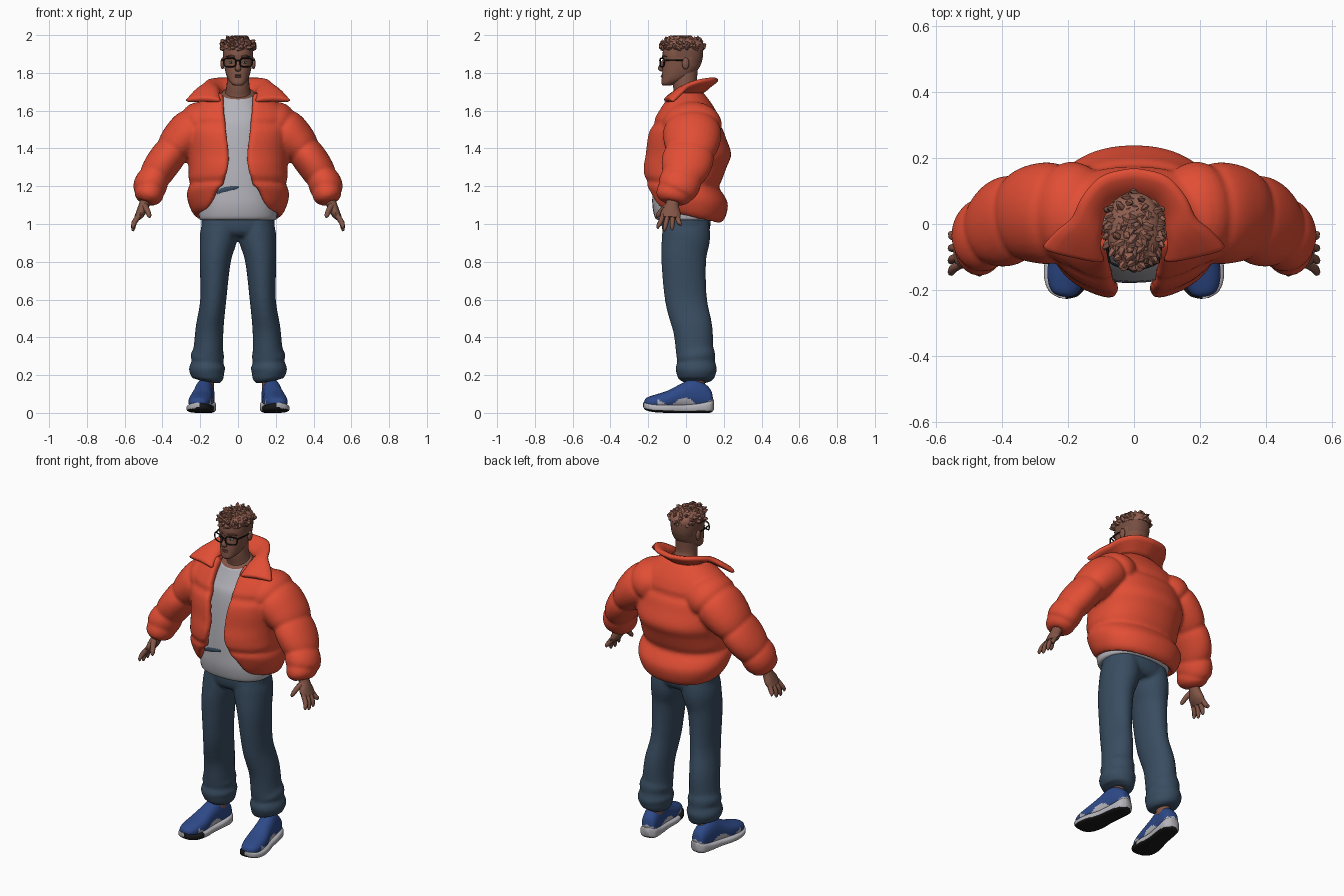
import bpy, bmesh, math, random
from mathutils import Vector, Matrix

cube = bpy.data.objects.get("Cube")
if cube:
    bpy.data.objects.remove(cube)
random.seed(4)


def material(name, *rgb):
    m = bpy.data.materials.new(name)
    m.use_nodes = True
    m.diffuse_color = (*rgb, 1)
    m.node_tree.nodes["Principled BSDF"].inputs["Base Color"].default_value = (*rgb, 1)
    return m


orange = material("orange_padding", .76, .076, .035)
grey = material("grey_cotton", .45, .45, .49)
denim = material("denim", .04, .073, .118)
blue = material("shoe_blue", .027, .068, .25)
pale = material("sole_grey", .46, .46, .5)
black = material("black", .01, .01, .011)
skin = material("skin", .225, .092, .062)
brown = material("hair_brown", .28, .115, .08)
dark = material("cropped_hair", .18, .077, .053)
eyes = material("eye_green", .3, .36, .28)


# ---- helpers ----
def finish(name, bm, mat, angle=60):
    mesh = bpy.data.meshes.new(name)
    bm.to_mesh(mesh)
    bm.free()
    mesh.materials.append(mat)
    mesh.polygons.foreach_set("use_smooth", [True] * len(mesh.polygons))
    mesh.set_sharp_from_angle(angle=math.radians(angle))
    ob = bpy.data.objects.new(name, mesh)
    bpy.context.collection.objects.link(ob)
    return ob


def resample(rows, steps=5):
    """Smooth curve through rows of numbers."""
    out = []
    for i in range(len(rows) - 1):
        a, b, c, d = (rows[min(max(i + k, 0), len(rows) - 1)] for k in (-1, 0, 1, 2))
        for s in range(steps):
            t = s / steps
            out.append([q + .5 * t * (r - p + t * (2 * p - 5 * q + 4 * r - u + t * (3 * (q - r) + u - p)))
                        for p, q, r, u in zip(a, b, c, d)])
    return out + [list(rows[-1])]


def loft(name, rings, mat, closed=True):
    """Skin a stack of rings; closed rings are capped."""
    bm = bmesh.new()
    grid = [[bm.verts.new(p) for p in ring] for ring in rings]
    n = len(rings[0])
    for low, high in zip(grid, grid[1:]):
        for k in range(n if closed else n - 1):
            j = (k + 1) % n
            bm.faces.new((low[k], low[j], high[j], high[k]))
    if closed:
        bm.faces.new(grid[0])
        bm.faces.new(grid[-1])
        bmesh.ops.recalc_face_normals(bm, faces=bm.faces)
    return finish(name, bm, mat)


def section(z, w, front, back, n=32, power=2.3, gap=0):
    """Rounded cross-section; a gap leaves it open at the front."""
    e = 2 / power
    start = math.asin((gap / w) ** (1 / e)) if gap else 0
    ring = []
    for k in range(n):
        a = start + (2 * math.pi - 2 * start) * k / (n - 1 if gap else n)
        s, c = math.sin(a), math.cos(a)
        ring.append((w * math.copysign(abs(s) ** e, s),
                     (front + back) / 2 - (back - front) / 2 * math.copysign(abs(c) ** e, c), z))
    return ring


def tube(name, rows, mat, n=12, puffs=0, steps=5):
    """Rows are x, y, z, radius and radius along y."""
    rows = resample(rows, steps)
    rings = []
    for i, (x, y, z, r, ry) in enumerate(rows):
        t = (Vector(rows[min(i + 1, len(rows) - 1)][:3]) - Vector(rows[max(i - 1, 0)][:3])).normalized()
        ref = Vector((0, 1, 0)) if abs(t.y) < .9 else Vector((1, 0, 0))
        side = (ref - t * ref.dot(t)).normalized()
        other = t.cross(side)
        f = .92 + .13 * abs(math.sin(math.pi * puffs * i / (len(rows) - 1))) ** .6 if puffs else 1
        rings.append([Vector((x, y, z)) + f * (side * ry * math.cos(a) + other * r * math.sin(a))
                      for a in (2 * math.pi * k / n for k in range(n))])
    return loft(name, rings, mat)


def ball(name, loc, size, mat):
    bm = bmesh.new()
    bmesh.ops.create_uvsphere(bm, u_segments=16, v_segments=10, radius=1,
                              matrix=Matrix.Translation(loc) @ Matrix.Diagonal((*size, 1)))
    return finish(name, bm, mat)


def paint(ob, mat, rule):
    ob.data.materials.append(mat)
    index = len(ob.data.materials) - 1
    for p in ob.data.polygons:
        if rule(p.center, p.normal):
            p.material_index = index


def pair(ob):
    """Name the part left and add its mirrored right twin."""
    name = ob.name
    ob.name = "left_" + name
    twin = ob.copy()
    twin.data = ob.data.copy()
    twin.name = "right_" + name
    twin.data.transform(Matrix.Scale(-1, 4, (1, 0, 0)))
    twin.data.flip_normals()
    bpy.context.collection.objects.link(twin)
    return [ob, twin]


def thicken(ob, depth, offset):
    m = ob.modifiers.new("padding", "SOLIDIFY")
    m.thickness, m.offset = depth, offset
    ob.modifiers.new("soft", "SUBSURF").levels = 1
    return ob


def fuse(name, parts, mat, voxel, smoothing):
    """Merge overlapping parts into one seamless skin."""
    bm = bmesh.new()
    graph = bpy.context.evaluated_depsgraph_get()
    for ob in parts:
        shape = ob.evaluated_get(graph)
        bm.from_mesh(shape.to_mesh())
        shape.to_mesh_clear()
    for ob in parts:
        bpy.data.objects.remove(ob)
    whole = finish(name, bm, mat)
    m = whole.modifiers.new("merge", "REMESH")
    m.mode, m.voxel_size, m.use_smooth_shade = "VOXEL", voxel, True
    m = whole.modifiers.new("relax", "SMOOTH")
    m.factor, m.iterations = .5, smoothing


# ---- jacket body: height, half width, front, back, half opening ----
body = [(1.04, .215, -.15, .17, .165), (1.07, .245, -.185, .205, .145), (1.14, .27, -.21, .222, .115),
        (1.21, .265, -.227, .185, .075), (1.30, .262, -.232, .215, .055), (1.37, .27, -.22, .24, .05),
        (1.46, .275, -.21, .21, .06), (1.54, .275, -.184, .183, .068), (1.61, .245, -.145, .153, .075),
        (1.67, .165, -.11, .112, .082), (1.70, .115, -.09, .085, .088)]
rings = []
for z, w, f, b, gap in resample(body):
    seam = sum(.014 * math.exp(-((z - s) / .016) ** 2) for s in (1.21, 1.53))
    hem = max(0, 1.3 - z) * .88
    rings.append([(x, y, z - y * hem) for x, y, z in
                  section(z, w - seam, f + seam, b - seam, 48, 2.2, gap)])
shell = thicken(loft("jacket_body", rings, orange, False), .045, -1)

# ---- sleeves and cuffs, merged with the body ----
sleeves = pair(tube("sleeve", [(.1, .03, 1.54, .08, .12), (.2, .032, 1.52, .124, .155), (.305, .03, 1.435, .106, .143),
                               (.395, .005, 1.325, .088, .13), (.455, -.03, 1.225, .086, .11),
                               (.478, -.057, 1.165, .08, .098)], orange, 28, 4, 8))
cuffs = pair(tube("cuff", [(.455, -.05, 1.2, .06, .08), (.467, -.06, 1.172, .078, .094),
                           (.482, -.068, 1.138, .071, .09), (.491, -.073, 1.115, .045, .06)], orange, 24))
fuse("padded_jacket", [shell] + sleeves + cuffs, orange, .01, 3)

# ---- collar ----
inner = [(0, .075, 1.69), (.06, .06, 1.69), (.09, .02, 1.69), (.095, -.03, 1.69), (.095, -.07, 1.68), (.085, -.12, 1.645)]
outer = [(0, .172, 1.768), (.098, .15, 1.77), (.162, .08, 1.76), (.19, .02, 1.735), (.24, -.02, 1.697),
         (.29, -.075, 1.645)]
middle = [((a + d) / 2, (b + e) / 2, (c + f) / 2 + .015) for (a, b, c), (d, e, f) in zip(inner, outer)]
strips = []
for line in (inner, middle, outer):
    half = resample(line, 3)
    strips.append([(-x, y, z) for x, y, z in half[:0:-1]] + half)
thicken(loft("collar", strips, orange, False), .034, 0)

# ---- hands ----
pair(tube("palm", [(.48, -.068, 1.15, .028, .034), (.497, -.073, 1.1, .028, .036), (.515, -.08, 1.06, .025, .053),
                   (.535, -.083, 1.03, .017, .05)], skin))
for name, y, tip_y, tip_z in (("index", -.123, -.148, .975), ("middle", -.097, -.113, .962),
                              ("ring", -.071, -.074, .966), ("little", -.046, -.03, .99)):
    pair(tube(name + "_finger", [(.525, y, 1.045, .014, .013), (.548, (y + tip_y) / 2, 1.01, .014, .013),
                                 (.555, tip_y, tip_z + .012, .01, .01), (.553, tip_y, tip_z, .003, .003)], skin, 8, 0, 3))
pair(tube("thumb", [(.5, -.085, 1.105, .019, .019), (.482, -.125, 1.075, .015, .015),
                    (.47, -.148, 1.045, .012, .012), (.467, -.152, 1.032, .003, .003)], skin, 8, 0, 3))

# ---- shirt with a scooped neckline and a painted streak ----
shirt = [(1.02, .195, -.145, .14), (1.035, .207, -.165, .15), (1.1, .205, -.178, .15), (1.18, .19, -.177, .13),
         (1.3, .17, -.172, .13), (1.5, .16, -.152, .12), (1.6, .13, -.12, .09), (1.695, .085, -.08, .06)]
top = loft("shirt", [[(x, y, z + y * max(0, z - 1.55) * 3) for x, y, z in section(*r)] for r in resample(shirt)], grey)
paint(top, skin, lambda c, n: n.z > .7 and c.z > 1.6)
tube("shirt_streak", [(-.112, -.156, 1.165, .008, .003), (-.08, -.166, 1.178, .014, .004),
                      (-.04, -.174, 1.188, .012, .004), (.005, -.176, 1.197, .006, .003)], denim, 8)

# ---- trousers ----
hips = loft("hips", [section(*r) for r in resample(
    [(.935, .14, -.1, .1), (.96, .18, -.122, .122), (1.0, .195, -.13, .13), (1.06, .19, -.13, .13)])], denim)
legs = pair(tube("leg", [(.095, 0, 1.02, .09, .12), (.103, 0, .93, .1, .128), (.12, -.012, .81, .083, .119),
                         (.131, 0, .6, .069, .111), (.15, .035, .45, .074, .105), (.157, .045, .34, .079, .1),
                         (.161, .052, .3, .09, .103), (.161, .054, .272, .083, .1), (.163, .054, .235, .097, .11),
                         (.16, .054, .205, .088, .103), (.158, .054, .18, .08, .094), (.16, .054, .165, .055, .07)],
                 denim, 24))
fuse("trousers", [hips] + legs, denim, .01, 3)
pair(tube("ankle", [(.162, .055, .2, .035, .045), (.162, .055, .12, .035, .045)], skin))


# ---- shoes: distance along foot, half width, top, bottom ----
def shoe_part(name, rows, mat, power):
    e = 2 / power
    rings = []
    for y, w, high, low in resample(rows, 6):
        ring = []
        for k in range(48):
            a = 2 * math.pi * k / 48
            c, s = math.cos(a), math.sin(a)
            ring.append((w * math.copysign(abs(c) ** e, c), y,
                         (high + low) / 2 + (high - low) / 2 * math.copysign(abs(s) ** e, s)))
        rings.append(ring)
    return loft(name, rings, mat)


upper = shoe_part("shoe_upper", [(.142, .015, .085, .04), (.13, .038, .125, .02), (.09, .047, .16, .02),
                                 (.03, .05, .178, .02), (-.03, .053, .152, .02), (-.1, .061, .117, .02),
                                 (-.17, .056, .095, .02), (-.21, .038, .08, .03), (-.222, .012, .064, .045)], blue, 2.2)
paint(upper, pale, lambda c, n: c.z < .062 + .02 * math.sin(c.y * 36 + 2) and c.y > -.16)
sole = shoe_part("shoe_sole", [(.148, .02, .07, .015), (.125, .049, .068, 0), (.06, .057, .052, 0), (-.02, .059, .045, 0),
                               (-.1, .071, .046, 0), (-.17, .067, .047, .004), (-.212, .046, .052, .014),
                               (-.228, .012, .054, .03)], pale, 3.2)
paint(sole, black, lambda c, n: n.z < -.55 or (c.y < -.12 and c.x < -.005))
for part in (upper, sole):
    part.data.transform(Matrix.Translation((.183, 0, 0)) @ Matrix.Rotation(math.radians(8), 4, "Z"))
    pair(part)

# ---- head and neck ----
tube("neck", [(0, .015, 1.6, .085, .075), (0, .01, 1.68, .07, .068), (0, -.005, 1.74, .06, .064),
              (0, 0, 1.82, .056, .062)], skin, 24)
skull = [(1.733, .02, -.122, -.08), (1.745, .038, -.13, -.05), (1.775, .057, -.128, .02), (1.82, .07, -.124, .065),
         (1.86, .077, -.12, .084), (1.9, .08, -.124, .09), (1.94, .076, -.115, .086), (1.965, .058, -.09, .065),
         (1.98, .02, -.04, .02)]
head = loft("head", [section(*r, 40) for r in resample(skull)], skin)
paint(head, dark, lambda c, n: c.z > 1.925 or (c.z > 1.85 and c.y > .03) or (c.z > 1.88 and c.y > -.06))
tube("nose", [(0, -.118, 1.87, .006, .006), (0, -.128, 1.845, .009, .01), (0, -.135, 1.823, .016, .013),
              (0, -.122, 1.812, .012, .006)], skin)
ball("upper_lip", (0, -.126, 1.788), (.02, .006, .004), dark)
ball("lower_lip", (0, -.126, 1.78), (.019, .008, .005), skin)
pair(ball("ear", (.082, -.002, 1.85), (.011, .019, .031), skin))
pair(ball("eye", (.036, -.113, 1.856), (.014, .006, .006), eyes))
pair(ball("pupil", (.036, -.118, 1.856), (.005, .003, .005), black))
pair(tube("eyebrow", [(.016, -.124, 1.885, .004, .004), (.04, -.12, 1.889, .005, .005),
                      (.064, -.103, 1.885, .002, .003)], dark, 8))

# ---- glasses with rounded square rims ----
rim = []
for px, _, pz in (Vector((x, 0, y)) for x, y, _ in section(0, .032, -.023, .023, 28, 3.2)):
    x = .043 + px
    rim.append((x, -.137 + 4 * x * x, 1.855 + pz, .0038, .0038))
pair(tube("glasses_rim", rim + rim[:1], black, 8, 0, 1))
pair(tube("glasses_arm", [(.074, -.116, 1.867, .004, .004), (.083, -.06, 1.867, .004, .004),
                          (.084, 0, 1.867, .003, .003)], black, 6))
tube("glasses_bridge", [(-.013, -.137, 1.862, .004, .004), (0, -.14, 1.866, .004, .004),
                        (.013, -.137, 1.862, .004, .004)], black, 6)

# ---- hair: a cap covered in swept tufts ----
cap = [(1.92, .08, -.12, .093), (1.945, .082, -.126, .095), (1.968, .072, -.112, .082), (1.985, .045, -.075, .045),
       (1.99, .01, -.03, 0)]
loft("hair_cap", [section(*r) for r in resample(cap, 3)], brown)
for i in range(130):
    up = 1 - .97 * (i + .5) / 130
    a = i * 2.39996
    flat = math.sqrt(1 - up * up)
    n = Vector((flat * math.sin(a), flat * math.cos(a), up))
    base = Vector((n.x * .077, n.y * .105 - .016, 1.924 + n.z * .062))
    swirl = Vector((random.uniform(-.7, .7), random.uniform(-1, .2), random.uniform(-.3, .6))).normalized()
    rows = []
    for lift, drift, r in ((0, 0, .012), (.006, .008, .012), (.009, .02, .008), (.007, .032, .001)):
        p = base + n * lift + swirl * drift
        rows.append((max(-.09, min(.09, p.x)), max(p.y, -.138), min(p.z, 1.999 - r), r, r))
    tube("hair_tuft", rows, brown, 5, 0, 2)
